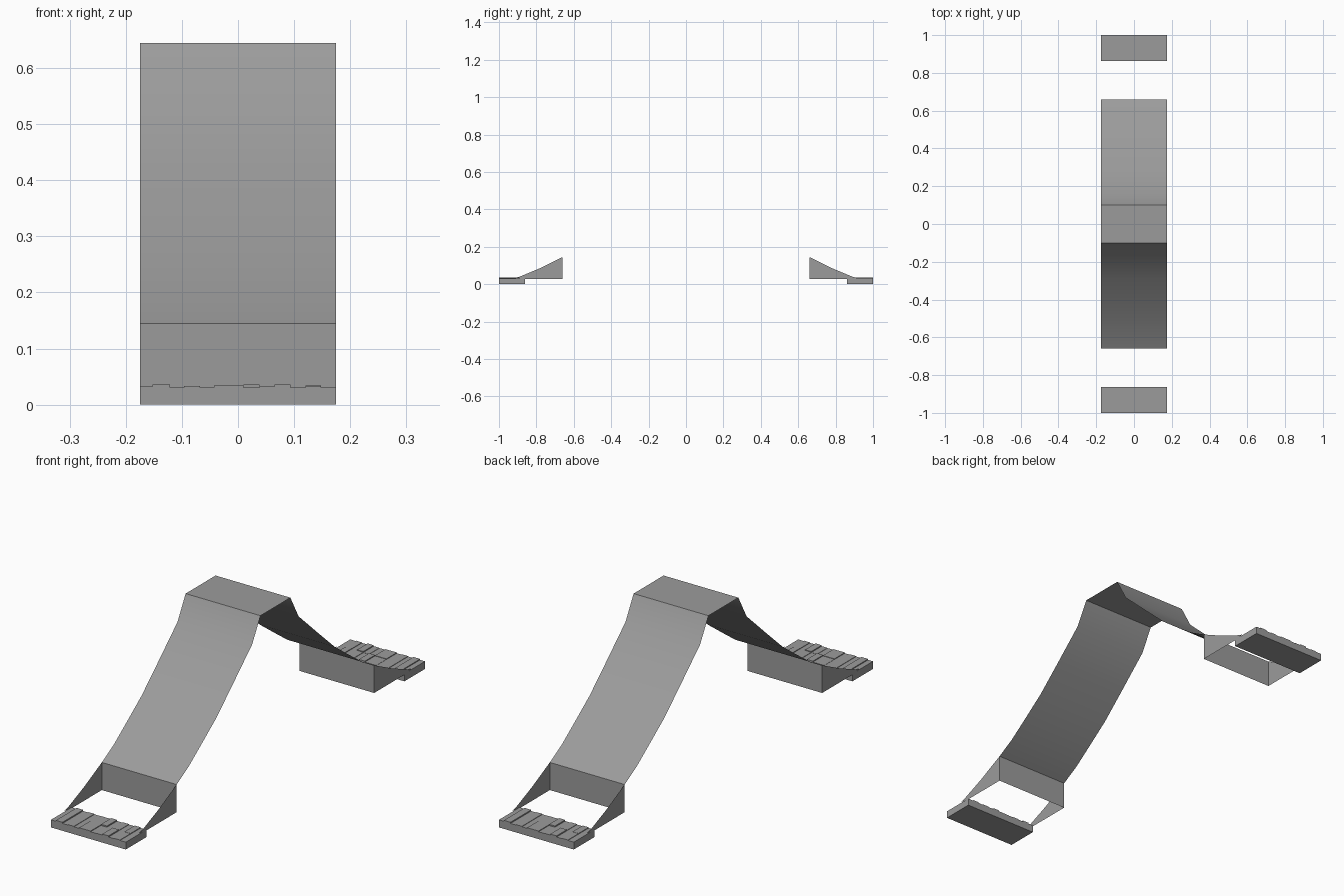
import bpy, math

if "Cube" in bpy.data.objects:
    bpy.data.objects.remove(bpy.data.objects["Cube"])

W = 0.175  # half width

# Dark grey stone
stone = bpy.data.materials.new("dark_grey")
stone.diffuse_color = (0.33, 0.33, 0.33, 1)
stone.use_nodes = True
stone.node_tree.nodes["Principled BSDF"].inputs["Base Color"].default_value = stone.diffuse_color


def mesh_object(name, verts, faces):
    me = bpy.data.meshes.new(name)
    me.from_pydata(verts, [], faces)
    me.update()
    me.materials.append(stone)
    ob = bpy.data.objects.new(name, me)
    bpy.context.collection.objects.link(ob)
    return ob


def box_data(x0, x1, y0, y1, z0, z1):
    v = [(x, y, z) for z in (z0, z1) for x, y in ((x0, y0), (x1, y0), (x1, y1), (x0, y1))]
    f = [(3, 2, 1, 0), (4, 5, 6, 7), (0, 1, 5, 4), (1, 2, 6, 5), (2, 3, 7, 6), (3, 0, 4, 7)]
    return v, f


def boxes(name, specs):
    verts, faces = [], []
    for s in specs:
        v, f = box_data(*s)
        faces += [tuple(i + len(verts) for i in q) for q in f]
        verts += v
    return mesh_object(name, verts, faces)


# Arched deck: one thin sheet following a mirrored profile
half = [(0.66, 0.145), (0.58, 0.19), (0.49, 0.255), (0.395, 0.325),
        (0.285, 0.425), (0.155, 0.545), (0.10, 0.645)]
profile = [(-y, z) for y, z in half] + half[::-1]
verts = [(x, y, z) for y, z in profile for x in (-W, W)]
deck = mesh_object("arched_deck", verts,
                   [(2 * i, 2 * i + 1, 2 * i + 3, 2 * i + 2) for i in range(len(profile) - 1)])
bpy.context.view_layer.objects.active = deck
deck.select_set(True)
bpy.ops.object.shade_smooth_by_angle(angle=math.radians(30))
deck.select_set(False)

# Stone courses of the end steps: column edges and top heights
edges = [-0.175, -0.152, -0.121, -0.096, -0.068, -0.043, 0.01,
         0.038, 0.065, 0.094, 0.12, 0.148, 0.175]
tops = [0.032, 0.036, 0.031, 0.033, 0.031, 0.034, 0.031, 0.032, 0.036, 0.031, 0.033, 0.031]
rows = [-1.0, -0.93, -0.862]


def stones():
    out = []
    n = len(tops)
    for r in range(len(rows) - 1):
        for i in range(n):
            z = tops[(i + 7 * r) % n]
            out.append((edges[i], edges[i + 1], rows[r], rows[r + 1], 0.027, z))
    return out


side = [(-0.91, 0.035), (-0.865, 0.028), (-0.66, 0.028), (-0.66, 0.145), (-0.78, 0.086), (-0.89, 0.04)]

for label, turn in (("front", 0), ("back", math.pi)):
    # End slab with uneven stone top
    parts = [boxes(label + "_slab", [(-W, W, -1.0, -0.862, 0.0, 0.027)]),
             boxes(label + "_step_stones", stones())]
    # Flared side cheeks
    for s, x in (("left", -W), ("right", W)):
        pts = side if x > 0 else side[::-1]
        parts.append(mesh_object(f"{label}_{s}_cheek", [(x, y, z) for y, z in pts],
                                 [tuple(range(len(pts)))]))
    # Upright wall under the foot of the deck
    parts.append(mesh_object(label + "_end_wall",
                             [(-W, -0.66, 0.028), (W, -0.66, 0.028), (W, -0.66, 0.145), (-W, -0.66, 0.145)],
                             [(0, 1, 2, 3)]))
    for p in parts:
        p.rotation_euler.z = turn
